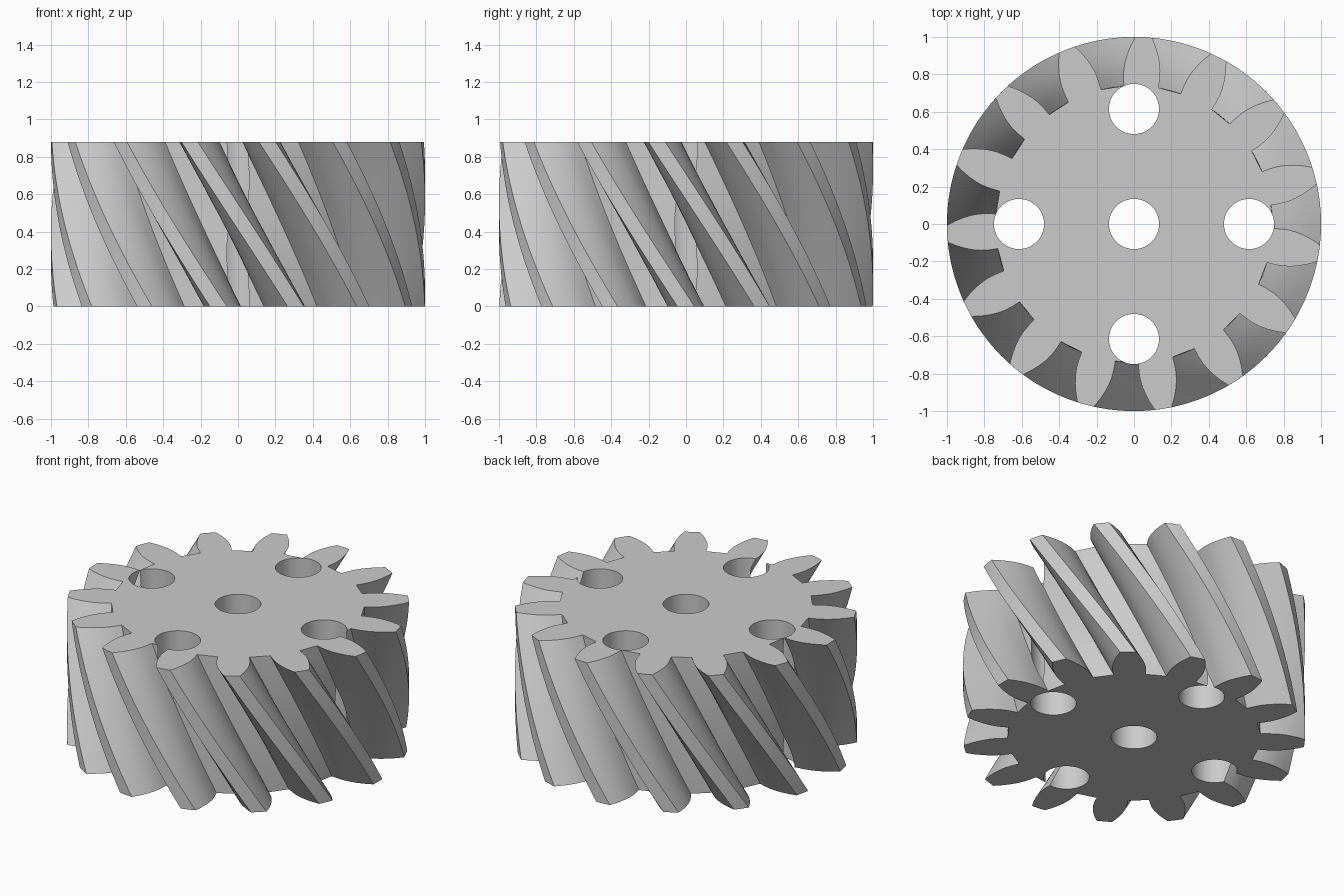
import bpy
import bmesh
from math import cos, sin, pi, radians

TEETH = 15
HEIGHT = 0.88
TWIST = radians(-33)      # total turn from bottom face to top face
LAYERS = 32
HOLE_RADIUS = 0.134
HOLE_OFFSET = 0.615

cube = bpy.data.objects.get("Cube")
if cube:
    bpy.data.objects.remove(cube, do_unlink=True)

steel = bpy.data.materials.new("plain grey")
steel.use_nodes = True
grey = (0.6, 0.6, 0.6, 1)
steel.diffuse_color = grey
steel.node_tree.nodes["Principled BSDF"].inputs["Base Color"].default_value = grey


def new_object(name, bm):
    mesh = bpy.data.meshes.new(name)
    bmesh.ops.recalc_face_normals(bm, faces=bm.faces)
    bm.to_mesh(mesh)
    bm.free()
    mesh.materials.append(steel)
    obj = bpy.data.objects.new(name, mesh)
    bpy.context.collection.objects.link(obj)
    return obj


# Half tooth flank: radius and half angle in degrees, root to tip
flank = [(0.74, 7.2), (0.785, 7.1), (0.83, 6.75), (0.87, 6.1),
         (0.91, 5.2), (0.955, 4.0), (1.0, 2.6)]
tooth = ([(r, -a) for r, a in flank] + [(1.0, 0)]
         + [(r, a) for r, a in reversed(flank)])
outline = [(r, radians(a) + 2 * pi * i / TEETH)
           for i in range(TEETH) for r, a in tooth]

# Gear body: the outline stacked in turned layers
bm = bmesh.new()
rings = []
for k in range(LAYERS + 1):
    t = k / LAYERS
    rings.append([bm.verts.new((r * cos(a + TWIST * t), r * sin(a + TWIST * t), HEIGHT * t))
                  for r, a in outline])
bm.faces.new(rings[0])
bm.faces.new(rings[-1])
n = len(outline)
for low, high in zip(rings, rings[1:]):
    for i in range(n):
        j = (i + 1) % n
        bm.faces.new((low[i], low[j], high[j], high[i]))
gear = new_object("helical_gear", bm)

# Bores: one in the middle and four around it
bm = bmesh.new()
centres = [(0, 0)] + [(HOLE_OFFSET * x, HOLE_OFFSET * y)
                      for x, y in ((1, 0), (0, 1), (-1, 0), (0, -1))]
for x, y in centres:
    made = bmesh.ops.create_cone(bm, cap_ends=True, segments=64, radius1=HOLE_RADIUS,
                                 radius2=HOLE_RADIUS, depth=HEIGHT + 0.4)
    bmesh.ops.translate(bm, verts=made["verts"], vec=(x, y, HEIGHT / 2))
cutter = new_object("bore_cutter", bm)
cutter.hide_render = True

cut = gear.modifiers.new("bores", "BOOLEAN")
cut.operation = "DIFFERENCE"
cut.solver = "EXACT"
cut.object = cutter

bpy.ops.object.select_all(action="DESELECT")
gear.select_set(True)
bpy.context.view_layer.objects.active = gear
bpy.ops.object.modifier_apply(modifier=cut.name)
bpy.data.objects.remove(cutter, do_unlink=True)
bpy.ops.object.shade_smooth_by_angle(angle=radians(30))
